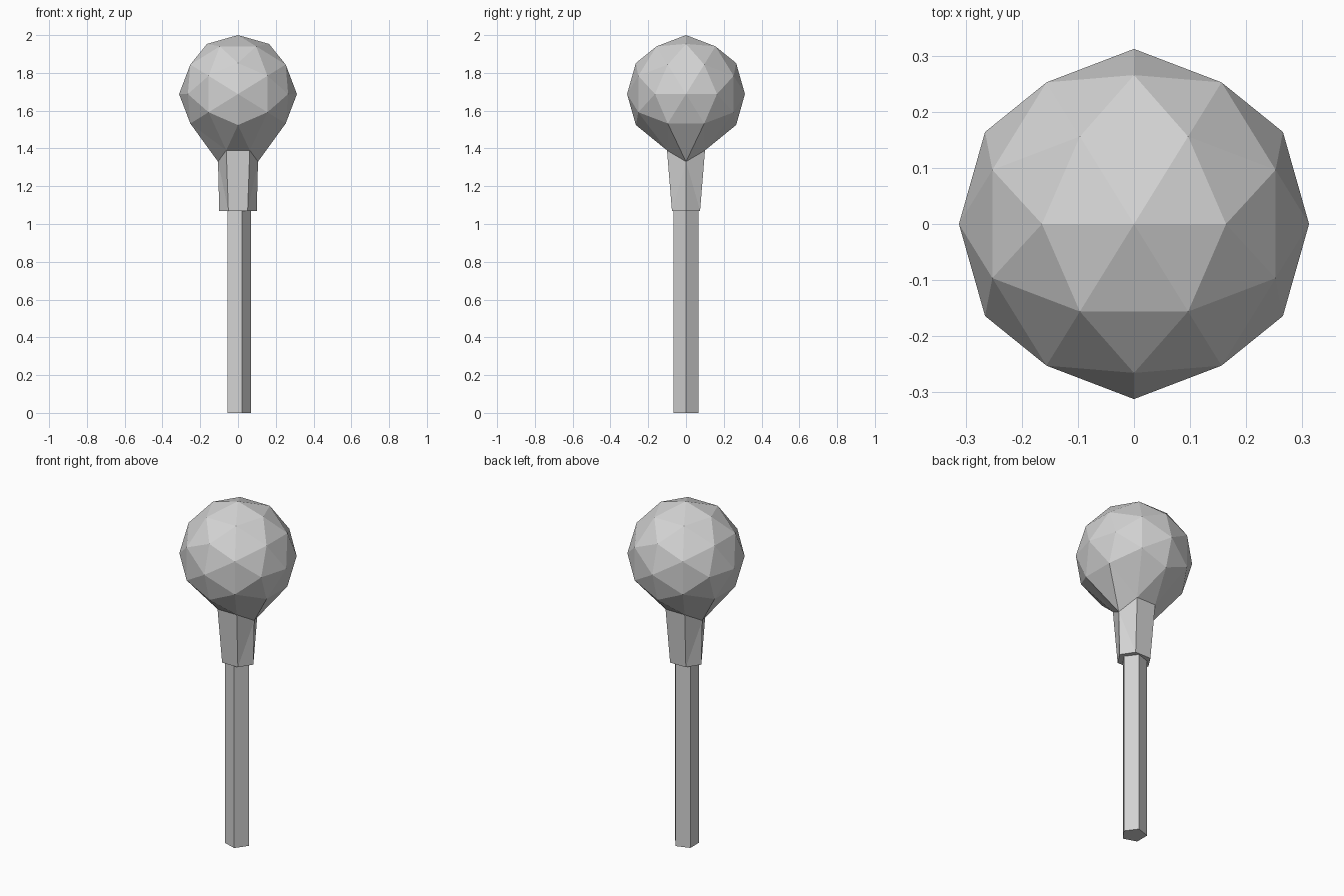
import bpy, bmesh, math
from mathutils import Vector

cube = bpy.data.objects.get("Cube")
if cube:
    bpy.data.objects.remove(cube, do_unlink=True)

RADIUS, CENTRE = 0.312, 1.688   # ball
RIM, NECK_BASE = 1.33, 1.07     # collar heights

gray = bpy.data.materials.new("light_gray")
gray.use_nodes = True
gray.diffuse_color = (0.65, 0.65, 0.65, 1)
gray.node_tree.nodes["Principled BSDF"].inputs["Base Color"].default_value = gray.diffuse_color


def add_object(name, bm):
    bmesh.ops.recalc_face_normals(bm, faces=bm.faces)
    mesh = bpy.data.meshes.new(name)
    bm.to_mesh(mesh)
    bm.free()
    mesh.materials.append(gray)
    obj = bpy.data.objects.new(name, mesh)
    bpy.context.collection.objects.link(obj)
    return obj


# Ball: subdivided icosahedron standing on an edge
bm = bmesh.new()
phi = (1 + math.sqrt(5)) / 2
for a in (-1, 1):
    for b in (-phi, phi):
        for corner in ((a, 0, b), (b, a, 0), (0, b, a)):
            bm.verts.new(corner)
bmesh.ops.convex_hull(bm, input=bm.verts[:])
bmesh.ops.subdivide_edges(bm, edges=bm.edges[:], cuts=1, use_grid_fill=True)
for v in bm.verts:
    v.co = v.co.normalized()

# Open the bottom of the ball and draw its rim in and down
bottom = [v for v in bm.verts if v.co.z < -0.95]
bmesh.ops.delete(bm, geom=bottom, context='VERTS')
rim = [v for v in bm.verts if v.co.z < -0.7]
for v in bm.verts:
    v.co = v.co * RADIUS + Vector((0, 0, CENTRE))
for v in rim:
    v.co.x *= 0.645
    v.co.y *= 0.645
    v.co.z = RIM if abs(v.co.y) < 0.01 else RIM + 0.06

# Collar: six tapered panels below the rim, side quads split from the low rim points
rim.sort(key=lambda v: math.atan2(v.co.y, v.co.x + 1e-5))
base = []
for v in rim:
    shrink = 0.94 if abs(v.co.y) < 0.01 else 0.82
    base.append(bm.verts.new((v.co.x * shrink, v.co.y * 0.74, NECK_BASE)))
for i in range(len(rim)):
    j = (i + 1) % len(rim)
    a, b, c, d = rim[i], rim[j], base[j], base[i]
    if abs(a.co.y) < 0.01:
        bm.faces.new((a, b, c))
        bm.faces.new((a, c, d))
    elif abs(b.co.y) < 0.01:
        bm.faces.new((a, b, d))
        bm.faces.new((b, c, d))
    else:
        bm.faces.new((a, b, c, d))
bm.faces.new(base)
add_object("ball_and_collar", bm)

# Handle: five-sided rod with one edge to the model's left
bm = bmesh.new()
ring = [bm.verts.new((0.07 * math.cos(t), 0.07 * math.sin(t), 0))
        for t in (math.tau * k / 5 for k in range(5))]
end = bm.faces.new(ring)
side = bmesh.ops.extrude_face_region(bm, geom=[end], use_keep_orig=True)
for v in (g for g in side["geom"] if isinstance(g, bmesh.types.BMVert)):
    v.co.z = NECK_BASE + 0.02
add_object("handle", bm)
